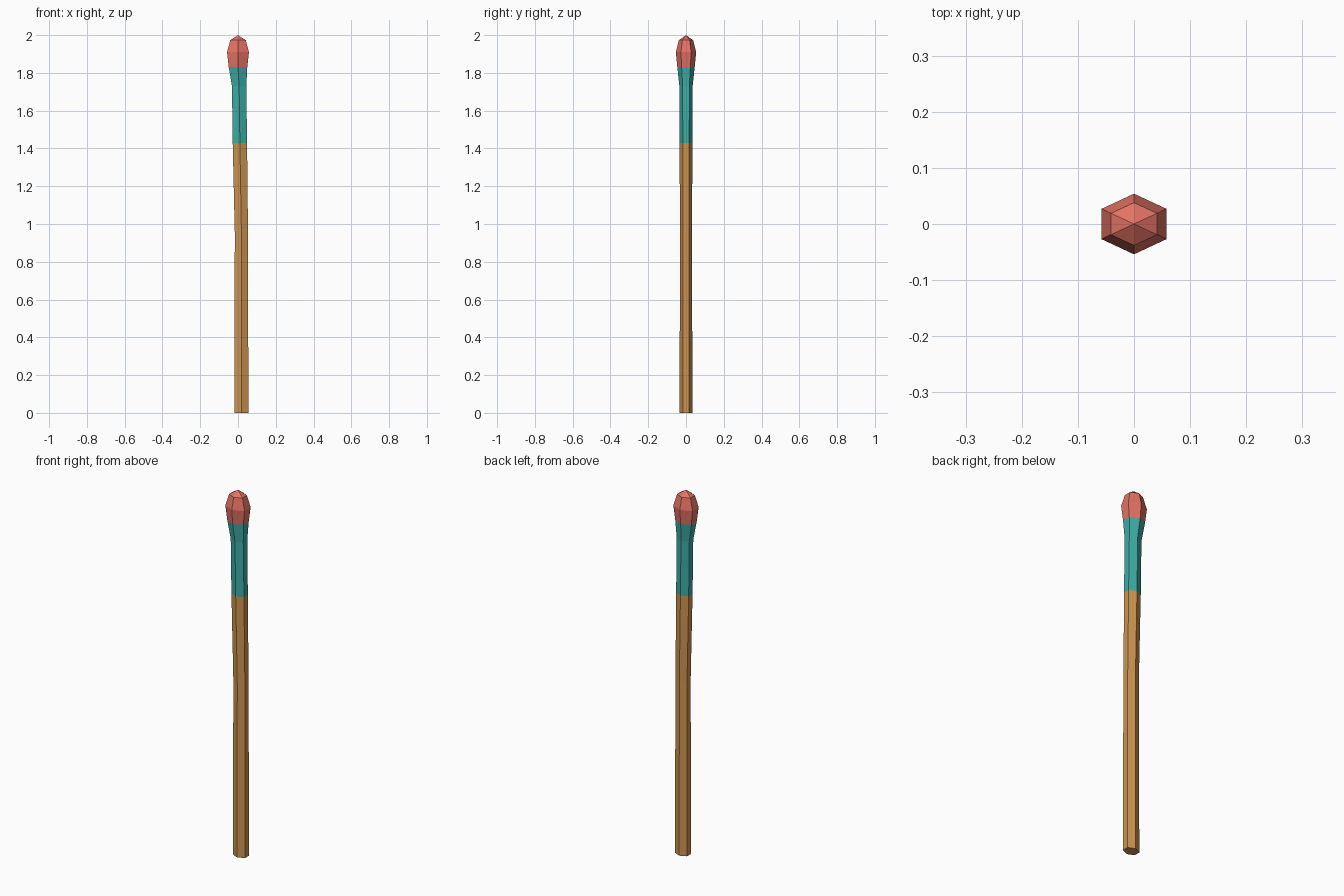
import bpy, bmesh

if "Cube" in bpy.data.objects:
    bpy.data.objects.remove(bpy.data.objects["Cube"])


def material(name, rgb):
    m = bpy.data.materials.new(name)
    m.diffuse_color = (*rgb, 1.0)
    m.use_nodes = True
    m.node_tree.nodes["Principled BSDF"].inputs["Base Color"].default_value = m.diffuse_color
    return m


def hex_tube(name, rings, mat, cap_bottom=False, apex=None):
    """Loft six-sided rings (z, centre x, half width x, half depth y)."""
    bm = bmesh.new()
    corners = [(0, -1), (1, -.5), (1, .5), (0, 1), (-1, .5), (-1, -.5)]
    loops = [[bm.verts.new((cx + w * u, d * v, z)) for u, v in corners]
             for z, cx, w, d in rings]
    for a, b in zip(loops, loops[1:]):
        for i in range(6):
            j = (i + 1) % 6
            bm.faces.new((a[i], a[j], b[j], b[i]))
    if cap_bottom:
        bm.faces.new(loops[0][::-1])
    if apex is not None:
        tip = bm.verts.new((0, 0, apex))
        for i in range(6):
            bm.faces.new((loops[-1][i], loops[-1][(i + 1) % 6], tip))
    me = bpy.data.meshes.new(name)
    bm.to_mesh(me)
    bm.free()
    me.materials.append(mat)
    ob = bpy.data.objects.new(name, me)
    bpy.context.collection.objects.link(ob)
    return ob


wood = material("wood", (0.61, 0.296, 0.08))
teal = material("teal", (0.048, 0.413, 0.376))
red = material("coral_red", (0.775, 0.17, 0.127))

# rings shared where two colours meet
grip_joint = (1.43, 0.010, 0.038, 0.034)
head_joint = (1.83, 0.0, 0.049, 0.046)

# slightly bent wooden shaft
hex_tube("shaft", [(0, 0.018, 0.037, 0.034), (0.95, 0.018, 0.035, 0.032),
                   grip_joint], wood, cap_bottom=True)
# teal band flaring into the head
hex_tube("band", [grip_joint, (1.73, 0.006, 0.038, 0.035), head_joint], teal)
# rounded faceted head
hex_tube("head", [head_joint, (1.91, 0.0, 0.058, 0.054),
                  (1.973, 0.0, 0.041, 0.038)], red, apex=2.0)
